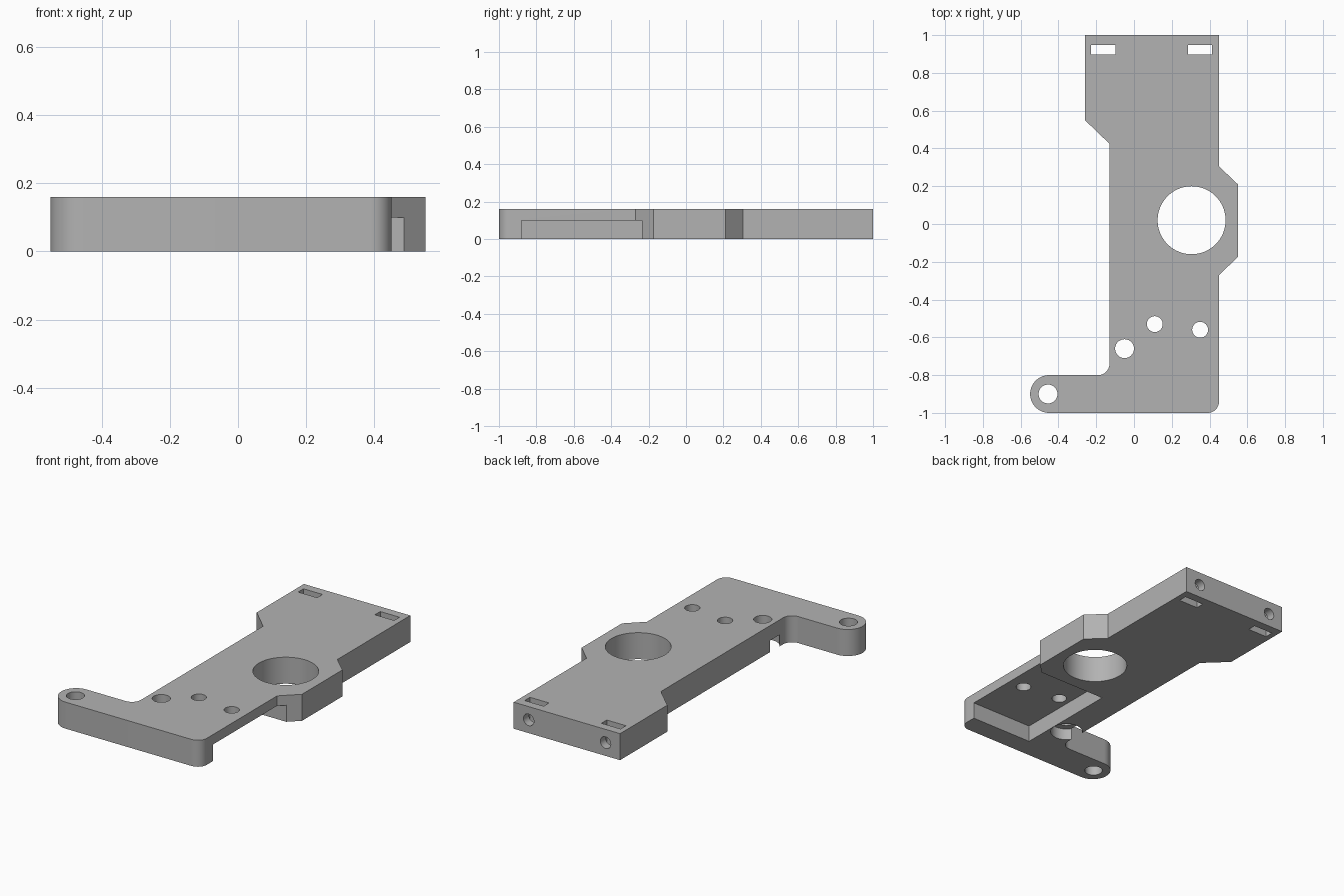
import bpy, bmesh, math
from mathutils import Matrix, Vector

cube = bpy.data.objects.get("Cube")
if cube:
    bpy.data.objects.remove(cube, do_unlink=True)

THICK = 0.16
grey = bpy.data.materials.new("plain grey")
grey.use_nodes = True
grey.diffuse_color = (0.45, 0.45, 0.45, 1)
grey.node_tree.nodes["Principled BSDF"].inputs["Base Color"].default_value = grey.diffuse_color


def make_object(name, bm):
    bmesh.ops.recalc_face_normals(bm, faces=bm.faces)
    mesh = bpy.data.meshes.new(name)
    bm.to_mesh(mesh)
    bm.free()
    mesh.materials.append(grey)
    obj = bpy.data.objects.new(name, mesh)
    bpy.context.collection.objects.link(obj)
    return obj


def rounded(points, steps=10):
    """Outline from (x, y, corner radius) points."""
    out = []
    for i, (x, y, r) in enumerate(points):
        p = Vector((x, y))
        if r == 0:
            out.append(p)
            continue
        a = (Vector(points[i - 1][:2]) - p).normalized()
        b = (Vector(points[(i + 1) % len(points)][:2]) - p).normalized()
        # every rounded corner is a right angle
        centre = p + (a + b) * r
        for k in range(steps + 1):
            t = k / steps * math.pi / 2
            out.append(centre - b * r * math.cos(t) - a * r * math.sin(t))
    return out


def box(name, x0, x1, y0, y1, z0, z1):
    bm = bmesh.new()
    bmesh.ops.create_cube(bm, size=1)
    bmesh.ops.scale(bm, verts=bm.verts, vec=(x1 - x0, y1 - y0, z1 - z0))
    bmesh.ops.translate(bm, verts=bm.verts, vec=((x0 + x1) / 2, (y0 + y1) / 2, (z0 + z1) / 2))
    return make_object(name, bm)


def drill(name, centre, radius, depth, along_y=False, sides=40):
    bm = bmesh.new()
    turn = Matrix.Rotation(math.pi / 2, 4, "X") if along_y else Matrix()
    bmesh.ops.create_cone(bm, cap_ends=True, segments=sides, radius1=radius, radius2=radius,
                          depth=depth, matrix=Matrix.Translation(centre) @ turn)
    return make_object(name, bm)


# Bracket plate with side arm, side bulge and wider rear end
outline = rounded([
    (-0.55, -1, 0.0999), (0.45, -1, 0.06), (0.45, -0.27, 0), (0.55, -0.175, 0),
    (0.55, 0.21, 0), (0.45, 0.305, 0), (0.45, 1, 0), (-0.26, 1, 0),
    (-0.26, 0.55, 0), (-0.13, 0.425, 0), (-0.13, -0.8, 0.06), (-0.55, -0.8, 0.0999)])
bm = bmesh.new()
base = bm.faces.new([bm.verts.new((p.x, p.y, 0)) for p in outline])
top = bmesh.ops.extrude_face_region(bm, geom=[base])["geom"]
bmesh.ops.translate(bm, verts=[v for v in top if isinstance(v, bmesh.types.BMVert)],
                    vec=(0, 0, THICK))
plate = make_object("bracket_plate", bm)

# Underside pocket, open to the left side
cutters = [box("pocket_cutter", 0.04, 0.7, -0.88, -0.235, -0.1, 0.1)]

# Vertical holes: large bore, arm hole and mounting holes
for x, y, r in [(0.305, 0.02, 0.18), (-0.455, -0.9, 0.05), (-0.05, -0.66, 0.05),
                (0.11, -0.53, 0.042), (0.35, -0.56, 0.042)]:
    cutters.append(drill("hole_cutter", (x, y, 0.08), r, 0.5, sides=64 if r > 0.1 else 40))

# Counterbore under one mounting hole, breaking the side wall
cutters.append(drill("counterbore_cutter", (-0.053, -0.66, -0.015), 0.09, 0.17))

# Nut slots and rear screw holes
for x in (-0.163, 0.35):
    cutters.append(box("slot_cutter", x - 0.064, x + 0.064, 0.897, 0.948, -0.1, 0.3))
    cutters.append(drill("screw_cutter", (x, 0.95, 0.08), 0.035, 0.3, along_y=True, sides=32))

bpy.context.view_layer.objects.active = plate
for cutter in cutters:
    cutter.hide_render = True
    mod = plate.modifiers.new("cut", "BOOLEAN")
    mod.operation = "DIFFERENCE"
    mod.solver = "EXACT"
    mod.object = cutter
    bpy.ops.object.modifier_apply(modifier=mod.name)
for cutter in cutters:
    bpy.data.objects.remove(cutter, do_unlink=True)

# Smooth the round walls, keep the edges crisp
bpy.ops.object.select_all(action="DESELECT")
plate.select_set(True)
bpy.ops.object.shade_smooth_by_angle(angle=math.radians(30))
